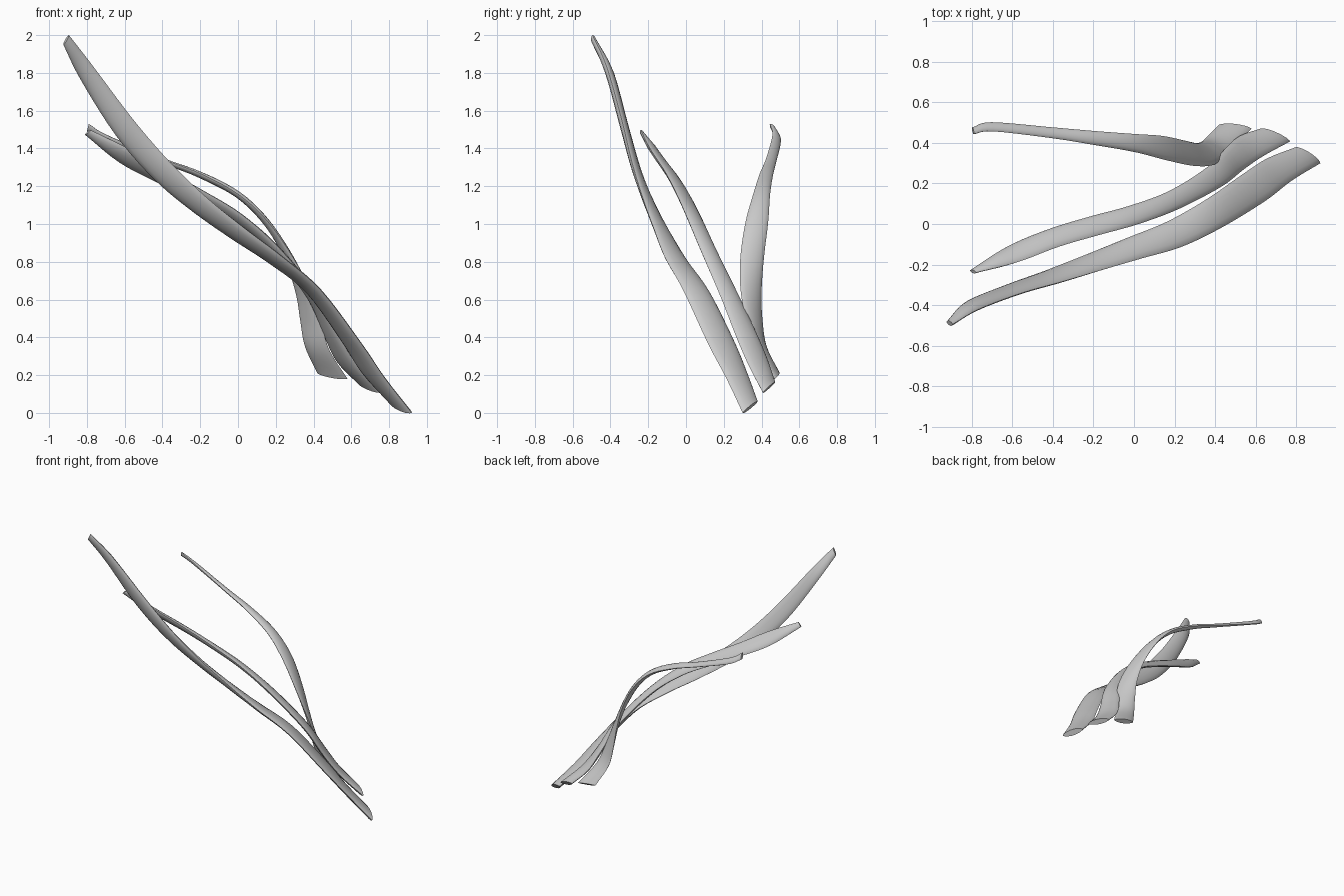
import bpy, bmesh, math
from mathutils import Vector

if "Cube" in bpy.data.objects:
    bpy.data.objects.remove(bpy.data.objects["Cube"])

SIDES = 14      # points round the lens-shaped section
STEPS = 5       # rings between two stations


def catmull(p0, p1, p2, p3, t):
    return 0.5 * (2 * p1 + (p2 - p0) * t + (2 * p0 - 5 * p1 + 4 * p2 - p3) * t * t
                  + (3 * p1 - p0 - 3 * p2 + p3) * t ** 3)


def smooth_path(points):
    pts = [2 * points[0] - points[1]] + points + [2 * points[-1] - points[-2]]
    out = []
    for i in range(len(points) - 1):
        out += [catmull(*pts[i:i + 4], k / STEPS) for k in range(STEPS)]
    return out + [points[-1]]


def strand(name, stations, thick):
    """Sweep a lens section; each station is centre xyz + edge-to-edge vector xyz."""
    centres = smooth_path([Vector(s[:3]) for s in stations])
    widths = smooth_path([Vector(s[3:]) for s in stations])
    n = len(centres)
    bm = bmesh.new()
    rings = []
    for i, (c, w) in enumerate(zip(centres, widths)):
        tangent = centres[min(i + 1, n - 1)] - centres[max(i - 1, 0)]
        normal = tangent.cross(w).normalized()
        h = min(thick, w.length * 0.45) / 2
        ring = []
        for k in range(SIDES):
            a = 2 * math.pi * k / SIDES
            s = math.sin(a)
            ring.append(bm.verts.new(c + w * 0.5 * math.cos(a)
                                     + normal * h * math.copysign(abs(s) ** 1.3, s)))
        rings.append(ring)
    for r0, r1 in zip(rings, rings[1:]):
        for k in range(SIDES):
            j = (k + 1) % SIDES
            bm.faces.new((r0[k], r0[j], r1[j], r1[k]))
    bm.faces.new(rings[0])
    bm.faces.new(rings[-1])
    bmesh.ops.recalc_face_normals(bm, faces=bm.faces)
    mesh = bpy.data.meshes.new(name)
    bm.to_mesh(mesh)
    bm.free()
    ob = bpy.data.objects.new(name, mesh)
    bpy.context.collection.objects.link(ob)
    bpy.context.view_layer.objects.active = ob
    ob.select_set(True)
    bpy.ops.object.shade_smooth_by_angle(angle=math.radians(50))
    ob.select_set(False)


# long front strand
strand("front_strand", [
    (-.91, -.49, 1.975, .03, -.01, .05),
    (-.80, -.405, 1.80, .07, -.03, .065),
    (-.60, -.325, 1.51, .095, -.03, .08),
    (-.40, -.26, 1.28, .09, -.05, .085),
    (-.20, -.19, 1.10, .08, -.075, .07),
    (.00, -.12, .95, .075, -.10, .05),
    (.20, -.05, .81, .07, -.125, .03),
    (.40, .055, .645, .075, -.14, .01),
    (.60, .185, .375, .10, -.14, -.01),
    (.72, .27, .195, .12, -.11, -.03),
    (.86, .34, .03, .12, -.08, -.06)], .045)

# middle strand
strand("middle_strand", [
    (-.795, -.235, 1.485, .03, -.01, .025),
    (-.60, -.15, 1.36, .055, -.075, .07),
    (-.40, -.07, 1.25, .055, -.085, .06),
    (-.20, -.01, 1.145, .05, -.09, .05),
    (.00, .045, 1.03, .045, -.09, .035),
    (.20, .12, .86, .045, -.09, .015),
    (.40, .235, .61, .065, -.10, .0),
    (.50, .325, .40, .085, -.11, -.015),
    (.58, .385, .26, .115, -.10, -.03),
    (.70, .44, .135, .14, -.065, -.055)], .04)

# rear twisting strand
strand("rear_strand", [
    (-.795, .46, 1.51, .01, -.03, .04),
    (-.70, .48, 1.455, .01, -.045, .03),
    (-.40, .45, 1.335, .01, -.055, .015),
    (-.20, .425, 1.26, .01, -.07, .01),
    (.00, .40, 1.155, .01, -.09, .0),
    (.15, .375, 1.01, .02, -.12, .0),
    (.27, .35, .82, .045, -.125, .0),
    (.345, .345, .64, .08, -.11, .0),
    (.385, .365, .48, .11, -.08, -.01),
    (.42, .40, .34, .13, -.05, -.02),
    (.50, .48, .195, .16, -.02, -.03)], .035)
